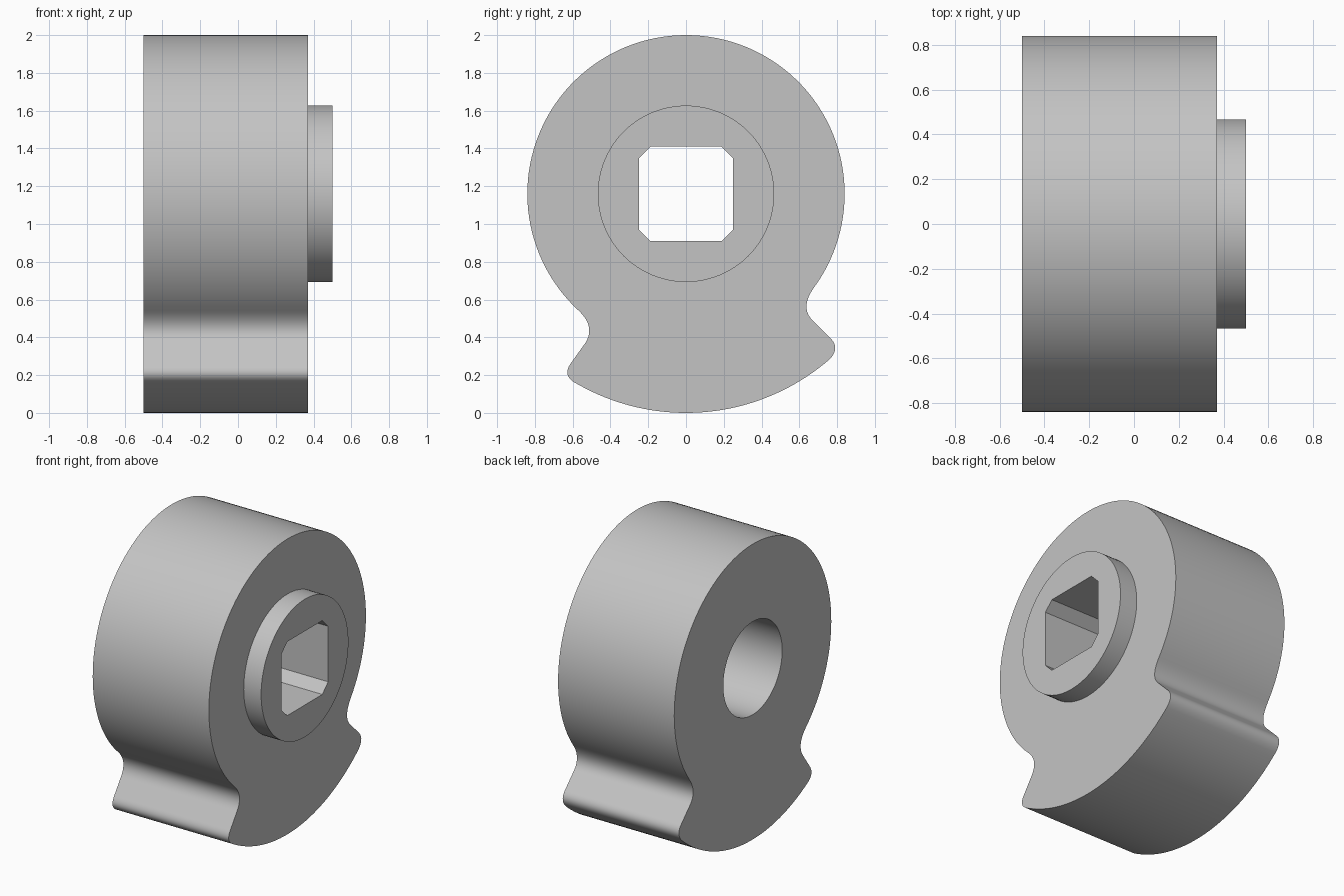
import bpy, bmesh
from math import radians, cos, sin, atan2, pi
from mathutils import Vector

if "Cube" in bpy.data.objects:
    bpy.data.objects.remove(bpy.data.objects["Cube"], do_unlink=True)

AXIS_Z = 1.16          # height of the shaft axis
BODY_R, LOBE_R = 0.84, 1.16
BACK, FACE, TIP = -0.5, 0.37, 0.5
BORE_DEPTH = 0.39

grey = bpy.data.materials.new("plain grey")
grey.use_nodes = True
grey.diffuse_color = (0.55, 0.55, 0.55, 1)
grey.node_tree.nodes["Principled BSDF"].inputs["Base Color"].default_value = grey.diffuse_color


def arc(radius, start, end, steps):
    """Points (y, z) around the shaft axis between two angles."""
    angles = [start + (end - start) * i / steps for i in range(steps + 1)]
    return [Vector((radius * cos(a), AXIS_Z + radius * sin(a))) for a in angles]


def bend(a, corner, b, steps=14):
    """Rounded corner from a to b."""
    a, c, b = Vector(a), Vector(corner), Vector(b)
    ts = [i / steps for i in range(steps + 1)]
    return [a * (1 - t) ** 2 + c * 2 * t * (1 - t) + b * t * t for t in ts]


def angle(point):
    return atan2(point[1] - AXIS_Z, point[0])


def prism(name, outline, x0, x1):
    """Extrude a (y, z) outline along x."""
    bm = bmesh.new()
    base = bm.faces.new([bm.verts.new((x0, p[0], p[1])) for p in outline])
    out = bmesh.ops.extrude_face_region(bm, geom=[base])
    moved = [v for v in out["geom"] if isinstance(v, bmesh.types.BMVert)]
    bmesh.ops.translate(bm, verts=moved, vec=(x1 - x0, 0, 0))
    bmesh.ops.recalc_face_normals(bm, faces=bm.faces)
    mesh = bpy.data.meshes.new(name)
    bm.to_mesh(mesh)
    bm.free()
    mesh.materials.append(grey)
    obj = bpy.data.objects.new(name, mesh)
    bpy.context.collection.objects.link(obj)
    return obj


def combine(target, tool, operation):
    mod = target.modifiers.new(tool.name, "BOOLEAN")
    mod.operation, mod.solver, mod.object = operation, "EXACT", tool
    bpy.context.view_layer.objects.active = target
    bpy.ops.object.modifier_apply(modifier=mod.name)
    bpy.data.objects.remove(tool, do_unlink=True)


# Cam outline: round top, two notches, and a wider lobe underneath
right_notch = bend((0.67, 0.49), (0.601, 0.559), (0.68, 0.667))
left_notch = bend((-0.57, 0.543), (-0.472, 0.452), (-0.54, 0.36))
left_lip = bend((-0.61, 0.262), (-0.655, 0.2), (-0.59, 0.161))
right_lip = bend((0.755, 0.279), (0.82, 0.34), (0.765, 0.395))
crown = arc(BODY_R, angle(right_notch[-1]), angle(left_notch[0]) + 2 * pi, 96)
lobe = arc(LOBE_R, angle(left_lip[-1]), angle(right_lip[0]), 40)
outline = (right_notch + crown[1:-1] + left_notch + left_lip
           + lobe[1:-1] + right_lip)
body = prism("cam_body", outline, BACK, FACE)

# Raised collar on the face
circle = lambda r: arc(r, 0, 2 * pi, 96)[:-1]
combine(body, prism("collar", circle(0.467), 0.1, TIP), "UNION")

# Round bore from the back, leading into a chamfered square socket
combine(body, prism("round_bore", circle(0.315), BACK - 0.1, BACK + BORE_DEPTH), "DIFFERENCE")
h, c = 0.25, 0.188
square = [(h, -c), (h, c), (c, h), (-c, h), (-h, c), (-h, -c), (-c, -h), (c, -h)]
socket = [(y, AXIS_Z + z) for y, z in square]
combine(body, prism("square_socket", socket, BACK - 0.1, TIP + 0.1), "DIFFERENCE")

bpy.ops.object.select_all(action="DESELECT")
body.select_set(True)
bpy.context.view_layer.objects.active = body
bpy.ops.object.shade_smooth_by_angle(angle=radians(30))
